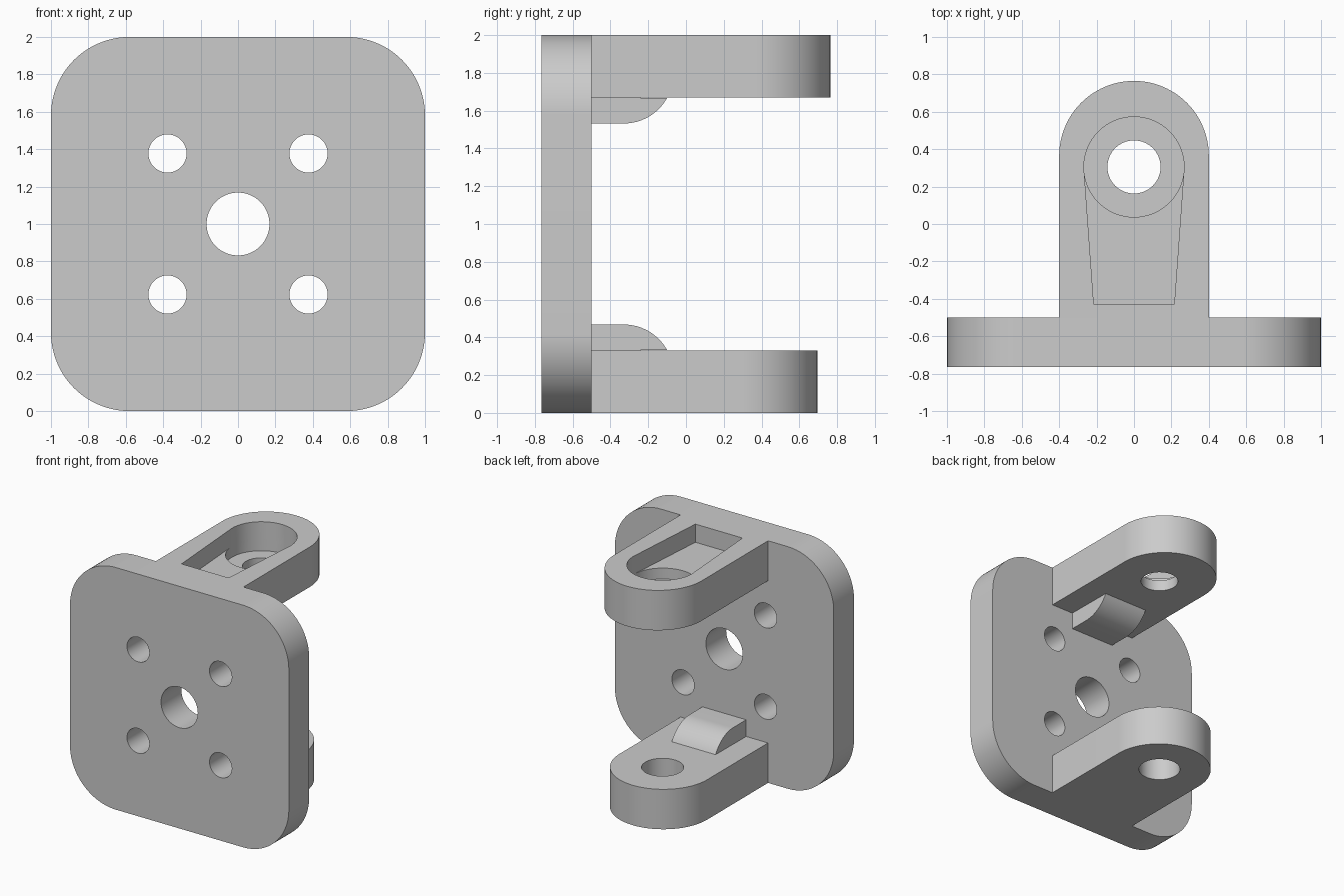
import bpy
import bmesh
from math import sin, cos, pi, radians
from mathutils import Vector

cube = bpy.data.objects.get("Cube")
if cube:
    bpy.data.objects.remove(cube, do_unlink=True)

grey = bpy.data.materials.new("plain_grey")
grey.use_nodes = True
grey.diffuse_color = (0.6, 0.6, 0.6, 1)
grey.node_tree.nodes["Principled BSDF"].inputs["Base Color"].default_value = (0.6, 0.6, 0.6, 1)

# How a profile point (u, v) at depth w maps to space for each extrusion axis
PLACE = {
    "x": lambda u, v, w: Vector((w, u, v)),
    "y": lambda u, v, w: Vector((u, w, v)),
    "z": lambda u, v, w: Vector((u, v, w)),
}


def arc(u, v, r, start, end, steps=24):
    angles = [radians(start + (end - start) * i / steps) for i in range(steps + 1)]
    return [(u + r * cos(a), v + r * sin(a)) for a in angles]


def circle(u, v, r):
    return arc(u, v, r, 0, 360, 64)[:-1]


def prism(name, profile, axis, low, high):
    """Extrude a closed profile along an axis."""
    bm = bmesh.new()
    face = bm.faces.new([bm.verts.new(PLACE[axis](u, v, low)) for u, v in profile])
    solid = bmesh.ops.extrude_face_region(bm, geom=[face])
    verts = [g for g in solid["geom"] if isinstance(g, bmesh.types.BMVert)]
    shift = PLACE[axis](0, 0, high - low)
    bmesh.ops.translate(bm, verts=verts, vec=shift)
    bmesh.ops.recalc_face_normals(bm, faces=bm.faces)
    mesh = bpy.data.meshes.new(name)
    bm.to_mesh(mesh)
    bm.free()
    mesh.materials.append(grey)
    obj = bpy.data.objects.new(name, mesh)
    bpy.context.collection.objects.link(obj)
    return obj


def activate(obj):
    bpy.ops.object.select_all(action="DESELECT")
    obj.select_set(True)
    bpy.context.view_layer.objects.active = obj


def cut(obj, cutters):
    for cutter in cutters:
        cutter.hide_render = True
        mod = obj.modifiers.new("cut", "BOOLEAN")
        mod.operation = "DIFFERENCE"
        mod.solver = "EXACT"
        mod.object = cutter
        activate(obj)
        bpy.ops.object.modifier_apply(modifier=mod.name)
        bpy.data.objects.remove(cutter, do_unlink=True)


def finish(obj):
    activate(obj)
    bpy.ops.object.shade_smooth_by_angle(angle=radians(30))


BACK = -0.5      # rear face of the mounting plate
PIN_Y = 0.305    # pin hole position along the arms

# Mounting plate with rounded corners
corner = 0.42
side = 1 - corner
outline = []
for i, (sx, sz) in enumerate([(1, 1), (-1, 1), (-1, -1), (1, -1)]):
    outline += arc(sx * side, 1 + sz * side, corner, 90 * i, 90 * i + 90)
plate = prism("mounting_plate", outline, "y", -0.765, BACK)

# Centre bore and four bolt holes
holes = [prism("bore_cutter", circle(0, 1, 0.168), "y", -1, 0)]
for sx in (-1, 1):
    for sz in (-1, 1):
        ring = circle(sx * 0.377, 1 + sz * 0.377, 0.102)
        holes.append(prism("bolt_cutter", ring, "y", -1, 0))
cut(plate, holes)
finish(plate)


def arm(name, tip, low, high, hole):
    profile = [(-0.4, BACK), (0.4, BACK)] + arc(0, tip - 0.4, 0.4, 0, 180, 48)
    obj = prism(name, profile, "z", low, high)
    cut(obj, [prism("pin_cutter", circle(0, PIN_Y, hole), "z", low - 0.1, high + 0.1)])
    return obj


# Lower arm
finish(arm("lower_arm", 0.695, 0, 0.33, 0.158))

# Upper arm with a tapered pocket and a deeper round seat
upper = arm("upper_arm", 0.765, 1.67, 2, 0.142)
pocket = [(-0.215, -0.43), (0.215, -0.43)] + arc(0, PIN_Y, 0.268, 0, 180, 32)
cut(upper, [
    prism("pocket_cutter", pocket, "z", 1.85, 2.1),
    prism("seat_cutter", circle(0, PIN_Y, 0.268), "z", 1.76, 2.1),
])
finish(upper)

# Curved stop blocks on the facing sides of both arms
for name, base, way in [("lower_stop", 0.33, 1), ("upper_stop", 1.67, -1)]:
    curve = arc(-0.33, -0.125, 0.263, 90, 29, 16)
    profile = [(BACK, 0), (BACK, 0.138)] + curve
    profile = [(y, base + way * max(z, 0)) for y, z in profile]
    finish(prism(name, profile, "x", -0.2, 0.2))
